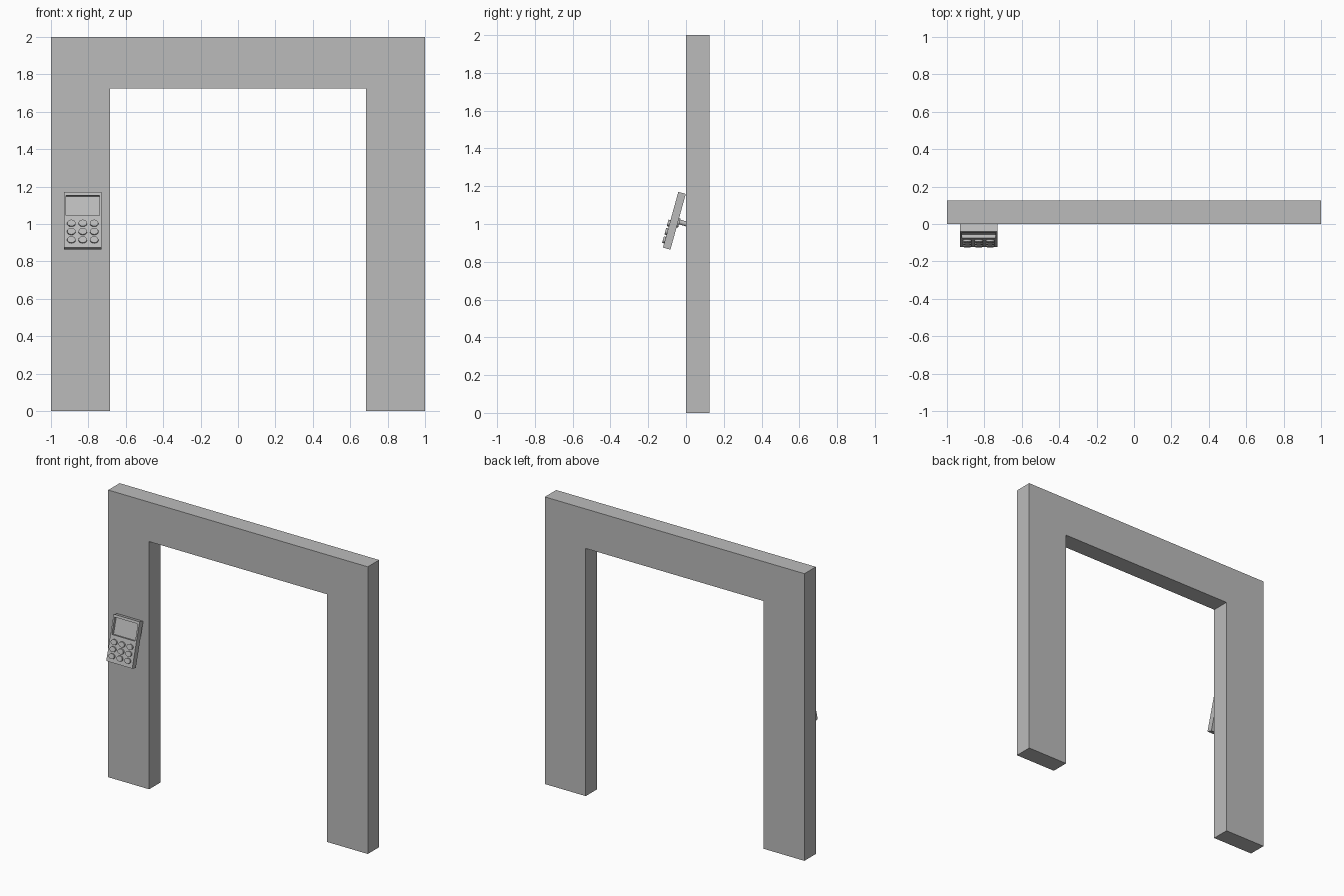
import bpy, bmesh, math
from mathutils import Matrix, Vector

if "Cube" in bpy.data.objects:
    bpy.data.objects.remove(bpy.data.objects["Cube"])

TILT = Matrix.Translation((-0.83, -0.122, 0.875)) @ Matrix.Rotation(math.radians(-15.4), 4, 'X')
W, T, L = 0.1, 0.041, 0.306      # keypad half width, thickness, length

grey = bpy.data.materials.new("dark_grey")
grey.diffuse_color = (0.5, 0.5, 0.5, 1)
grey.use_nodes = True
grey.node_tree.nodes["Principled BSDF"].inputs["Base Color"].default_value = grey.diffuse_color


def finish(name, bm, matrix=Matrix()):
    bmesh.ops.recalc_face_normals(bm, faces=bm.faces)
    mesh = bpy.data.meshes.new(name)
    bm.to_mesh(mesh)
    bm.free()
    mesh.materials.append(grey)
    obj = bpy.data.objects.new(name, mesh)
    obj.matrix_world = matrix
    bpy.context.collection.objects.link(obj)
    return obj


def cylinder(name, a, b, r1, r2, matrix=Matrix(), squash=1.0, sides=24):
    a, b = Vector(a), Vector(b)
    bm = bmesh.new()
    bmesh.ops.create_cone(bm, cap_ends=True, segments=sides, radius1=r1, radius2=r2, depth=(b - a).length)
    rot = (b - a).to_track_quat('Z', 'Y').to_matrix().to_4x4()
    mid = Matrix.Translation((a + b) / 2)
    bm.transform(mid @ Matrix.Diagonal((1, 1, squash, 1)) @ rot)
    for f in bm.faces:
        f.smooth = len(f.verts) == 4
    for e in bm.edges:
        e.smooth = all(len(f.verts) == 4 for f in e.link_faces)
    return finish(name, bm, matrix)


# Door frame: arch profile extruded in depth
bm = bmesh.new()
outline = [(-1, 0), (-1, 2), (1, 2), (1, 0), (0.685, 0), (0.685, 1.725), (-0.685, 1.725), (-0.685, 0)]
face = bm.faces.new([bm.verts.new((x, 0, z)) for x, z in outline])
ext = bmesh.ops.extrude_face_region(bm, geom=[face])
for v in ext['geom']:
    if isinstance(v, bmesh.types.BMVert):
        v.co.y += 0.125
finish("door_frame", bm)

# Keypad housing with recessed screen
bm = bmesh.new()
bmesh.ops.create_cube(bm, size=1, matrix=Matrix.Translation((0, T / 2, L / 2)) @ Matrix.Diagonal((2 * W, T, L, 1)))
front = min(bm.faces, key=lambda f: f.calc_center_median().y)
bmesh.ops.inset_region(bm, faces=[front], thickness=0.015)
for v in front.verts:
    v.co.z = 0.176 if v.co.z < L / 2 else 0.289
floor = bmesh.ops.extrude_discrete_faces(bm, faces=[front])['faces'][0]
for v in floor.verts:
    v.co.y += 0.02
finish("keypad_housing", bm, TILT)

# Three by three oval buttons
for row in range(3):
    for col in range(3):
        x, z = (col - 1) * 0.061, 0.041 + row * 0.046
        cylinder(f"button_{row}_{col}", (x, 0.002, z), (x, -0.011, z), 0.023, 0.022, TILT, squash=0.8)

# Mounting disc on the housing back and arm to the frame
cylinder("mount_disc", (0, T - 0.002, 0.148), (0, T + 0.008, 0.148), 0.026, 0.024, TILT)
cylinder("mount_arm", (-0.83, -0.05, 1.015), (-0.83, 0.004, 1.0), 0.013, 0.013)
